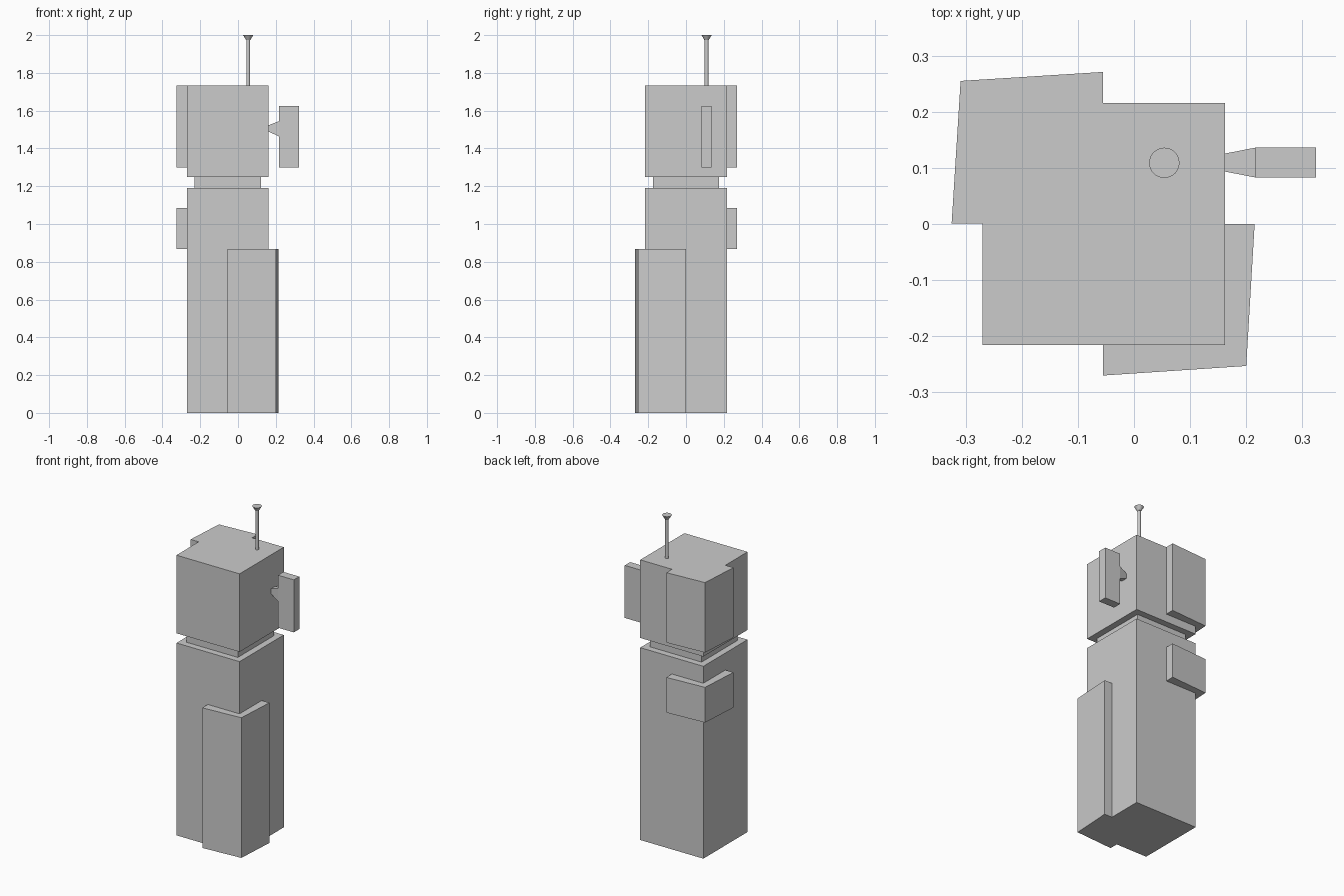
import bpy, bmesh, math
from mathutils import Matrix

if "Cube" in bpy.data.objects:
    bpy.data.objects.remove(bpy.data.objects["Cube"])


def add_object(name, bm):
    bmesh.ops.recalc_face_normals(bm, faces=bm.faces)
    mesh = bpy.data.meshes.new(name)
    bm.to_mesh(mesh)
    bm.free()
    ob = bpy.data.objects.new(name, mesh)
    bpy.context.collection.objects.link(ob)
    return ob


def prism(name, outline, z0, z1):
    bm = bmesh.new()
    face = bm.faces.new([bm.verts.new((x, y, z0)) for x, y in outline])
    ext = bmesh.ops.extrude_face_region(bm, geom=[face])
    for g in ext["geom"]:
        if isinstance(g, bmesh.types.BMVert):
            g.co.z = z1
    return add_object(name, bm)


def box(name, x0, x1, y0, y1, z0, z1):
    return prism(name, [(x0, y0), (x1, y0), (x1, y1), (x0, y1)], z0, z1)


def cone(name, x, y, z0, z1, r0, r1, sides=32):
    bm = bmesh.new()
    bmesh.ops.create_cone(bm, cap_ends=True, segments=sides, radius1=r0, radius2=r1,
                          depth=z1 - z0,
                          matrix=Matrix.Translation((x, y, (z0 + z1) / 2)))
    ob = add_object(name, bm)
    for p in ob.data.polygons:
        p.use_smooth = len(p.vertices) == 4
    ob.data.set_sharp_from_angle(angle=math.radians(30))
    return ob


# Main stacked blocks
box("body", -0.27, 0.162, -0.216, 0.216, 0, 1.19)
box("neck", -0.23, 0.122, -0.176, 0.176, 1.19, 1.25)
box("head", -0.27, 0.162, -0.216, 0.216, 1.25, 1.733)

# Corner panels wrapping the back left edge
back_wrap = [(-0.325, 0.001), (-0.27, 0.001), (-0.27, 0.216),
             (-0.055, 0.216), (-0.055, 0.271), (-0.309, 0.255)]
prism("back_head_panel", back_wrap, 1.30, 1.733)
prism("back_body_panel", back_wrap, 0.867, 1.085)

# Tall corner panel wrapping the front right edge
front_wrap = [(-0.055, -0.27), (0.20, -0.253), (0.215, 0.0),
              (0.162, 0.0), (0.162, -0.216), (-0.055, -0.216)]
prism("front_body_panel", front_wrap, 0, 0.867)

# Side paddle on a tapered bracket
box("side_paddle", 0.216, 0.324, 0.083, 0.136, 1.30, 1.625)
bracket = box("paddle_bracket", 0.162, 0.216, 0.083, 0.136, 1.464, 1.544)
for v in bracket.data.vertices:
    if v.co.x < 0.18:
        v.co.y = 0.1095 + math.copysign(0.016, v.co.y - 0.1095)
        v.co.z = 1.506 + math.copysign(0.017, v.co.z - 1.504)

# Antenna
cone("antenna_rod", 0.054, 0.109, 1.733, 1.974, 0.01, 0.01)
cone("antenna_tip", 0.054, 0.109, 1.973, 2.0, 0.011, 0.027)
